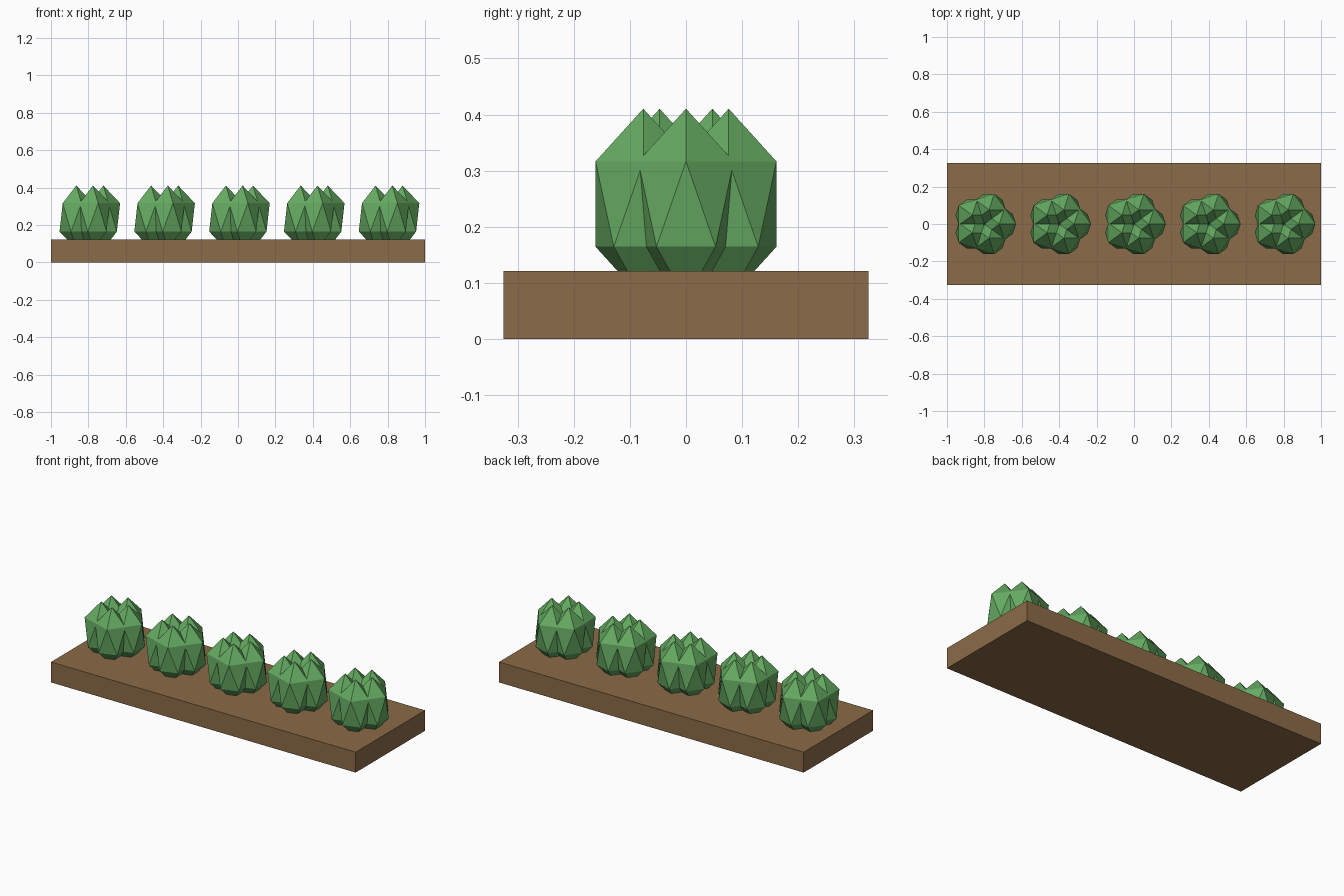
import bpy, bmesh, math
from mathutils import Matrix, Vector

if "Cube" in bpy.data.objects:
    bpy.data.objects.remove(bpy.data.objects["Cube"])


def make_material(name, color):
    mat = bpy.data.materials.new(name)
    mat.use_nodes = True
    mat.diffuse_color = color
    mat.node_tree.nodes["Principled BSDF"].inputs["Base Color"].default_value = color
    return mat


def make_object(name, bm, mat, location=(0, 0, 0)):
    mesh = bpy.data.meshes.new(name)
    bm.to_mesh(mesh)
    bm.free()
    mesh.materials.append(mat)
    obj = bpy.data.objects.new(name, mesh)
    obj.location = location
    bpy.context.collection.objects.link(obj)
    return obj


soil_brown = make_material("soil_brown", (0.26, 0.147, 0.065, 1))
leaf_green = make_material("leaf_green", (0.13, 0.40, 0.12, 1))

# Soil bed
BED = Vector((2.0, 0.65, 0.121))
bm = bmesh.new()
bmesh.ops.create_cube(bm, size=1, matrix=Matrix.Diagonal(BED).to_4x4())
make_object("soil_bed", bm, soil_brown, (0, 0, BED.z / 2))

# Plants: five tall faceted leaf lobes in a ring
LOBES = 5
RING = 0.08
stretch = Matrix.Diagonal((0.1, 0.1, 0.17, 1))
for i in range(5):
    bm = bmesh.new()
    for k in range(LOBES):
        a = math.tau * k / LOBES
        offset = Vector((RING * math.cos(a), RING * math.sin(a), 0))
        bmesh.ops.create_icosphere(bm, subdivisions=1, radius=1,
                                   matrix=Matrix.Translation(offset) @ stretch)
    make_object(f"leafy_plant_{i + 1}", bm, leaf_green, (0.4 * (i - 2), 0, 0.2405))
